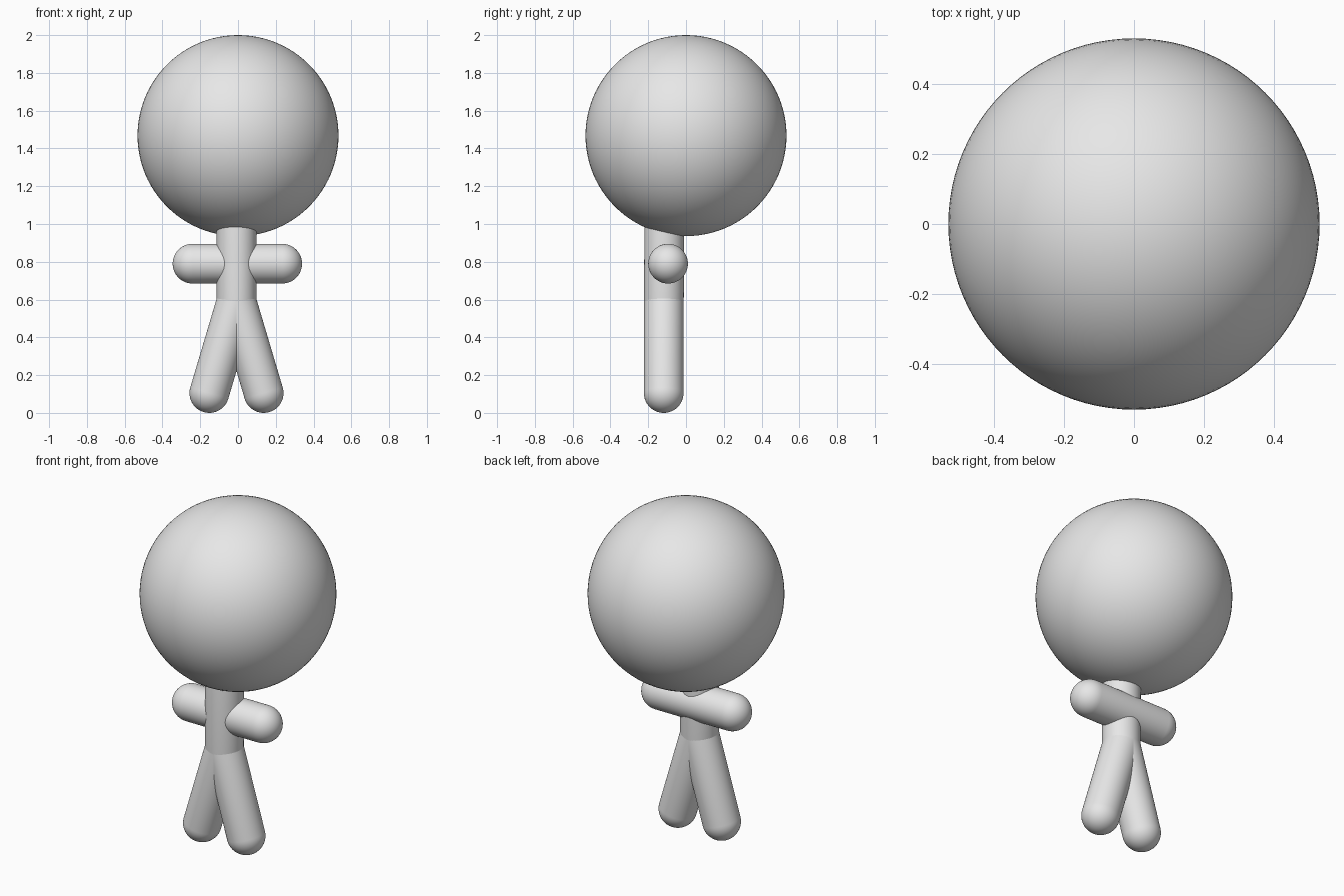
import bpy
import bmesh
import math
from mathutils import Vector

cube = bpy.data.objects.get("Cube")
if cube:
    bpy.data.objects.remove(cube, do_unlink=True)

# Single plain grey material
grey = bpy.data.materials.new("plain_grey")
grey.use_nodes = True
colour = (0.8, 0.8, 0.8, 1)
grey.diffuse_color = colour
grey.node_tree.nodes["Principled BSDF"].inputs["Base Color"].default_value = colour

RADIUS = 0.105


def finish(name, bm):
    """Turn a bmesh into a smooth grey object."""
    mesh = bpy.data.meshes.new(name)
    for face in bm.faces:
        face.smooth = True
    bm.to_mesh(mesh)
    bm.free()
    mesh.materials.append(grey)
    obj = bpy.data.objects.new(name, mesh)
    bpy.context.collection.objects.link(obj)
    return obj


def capsule(name, start, end, radius=RADIUS, segments=48, rings=12):
    """Round-ended tube between two cap centres, spun from a half profile."""
    start, end = Vector(start), Vector(end)
    axis = end - start
    arc = [math.pi / 2 * i / rings for i in range(rings + 1)]
    profile = [(radius * math.sin(a), -radius * math.cos(a)) for a in arc]
    profile += [(r, axis.length - z) for r, z in reversed(profile)]
    bm = bmesh.new()
    verts = [bm.verts.new((r, 0, z)) for r, z in profile]
    edges = [bm.edges.new(pair) for pair in zip(verts, verts[1:])]
    bmesh.ops.spin(bm, geom=verts + edges, cent=(0, 0, 0), axis=(0, 0, 1),
                   angle=math.tau, steps=segments)
    bmesh.ops.remove_doubles(bm, verts=bm.verts, dist=0.0001)
    bmesh.ops.recalc_face_normals(bm, faces=bm.faces)
    obj = finish(name, bm)
    obj.rotation_mode = "QUATERNION"
    obj.rotation_quaternion = axis.to_track_quat("Z", "Y")
    obj.location = start
    return obj


# Head
bm = bmesh.new()
bmesh.ops.create_uvsphere(bm, u_segments=96, v_segments=48, radius=0.532)
finish("head", bm).location = (0, 0, 1.468)

# Torso, rising into the head
hip = Vector((-0.008, -0.117, 0.59))
capsule("torso", hip, (-0.008, -0.115, 1.05))

# Arms, one straight bar through the torso
capsule("arms", (-0.241, -0.095, 0.79), (0.234, -0.095, 0.79))

# Legs, spread from the hip
for name, side in (("right_leg", -1), ("left_leg", 1)):
    capsule(name, hip, (hip.x + side * 0.144, -0.118, RADIUS))
